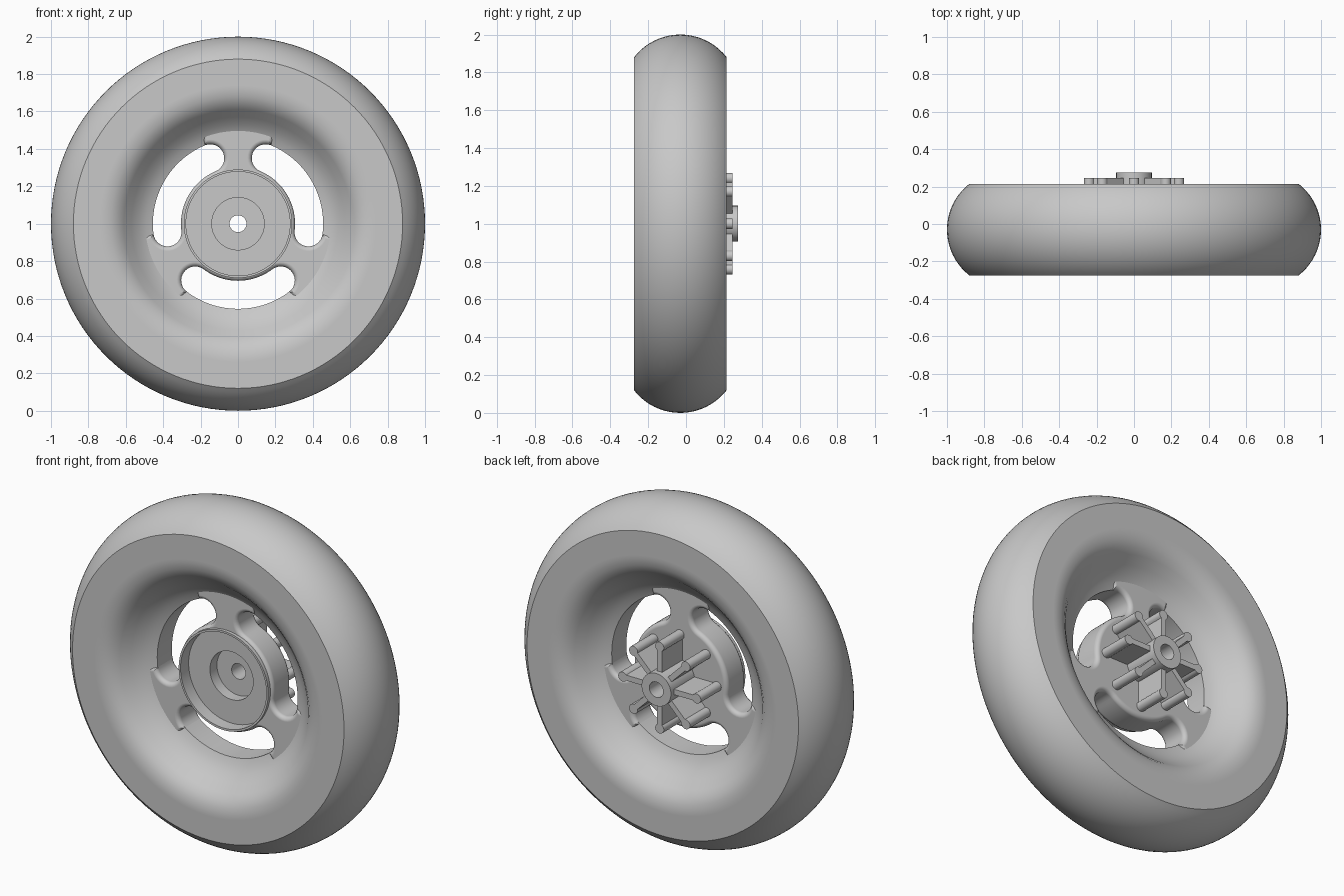
import bpy, bmesh
from math import cos, sin, pi, radians, sqrt, asin

cube = bpy.data.objects.get("Cube")
if cube:
    bpy.data.objects.remove(cube, do_unlink=True)

grey = bpy.data.materials.new("light grey")
grey.use_nodes = True
colour = (0.58, 0.58, 0.58, 1)
grey.diffuse_color = colour
grey.node_tree.nodes["Principled BSDF"].inputs["Base Color"].default_value = colour

MID = -0.03      # centre plane of the wheel
AXLE = 1.0       # axle height


def polar(r, a, y):
    return (r * cos(a), y, AXLE + r * sin(a))


def finish(name, bm):
    bmesh.ops.remove_doubles(bm, verts=bm.verts, dist=1e-5)
    bmesh.ops.recalc_face_normals(bm, faces=bm.faces)
    mesh = bpy.data.meshes.new(name)
    bm.to_mesh(mesh)
    bm.free()
    mesh.materials.append(grey)
    obj = bpy.data.objects.new(name, mesh)
    bpy.context.collection.objects.link(obj)
    smooth(obj)
    return obj


def smooth(obj):
    obj.data.shade_smooth()
    obj.data.set_sharp_from_angle(angle=radians(32))


def lathe(name, profile, segments=96):
    """Spin a closed (radius, y) profile around the axle."""
    bm = bmesh.new()
    rings = [[bm.verts.new(polar(r, 2 * pi * i / segments, y)) for r, y in profile]
             for i in range(segments)]
    n = len(profile)
    for i in range(segments):
        a, b = rings[i], rings[(i + 1) % segments]
        for j in range(n):
            k = (j + 1) % n
            if profile[j][0] > 0 or profile[k][0] > 0:
                bm.faces.new((a[j], a[k], b[k], b[j]))
    return finish(name, bm)


# Tyre and rim: bulged tread, flat sidewalls, dished recess on both sides
half, edge = 0.245, 0.88
rise = 1 - edge
radius = (half ** 2 + rise ** 2) / (2 * rise)
sweep = asin(half / radius)
tread = [(1 - radius + radius * cos(t), MID + radius * sin(t))
         for t in (sweep * (i / 10 - 1) for i in range(21))]
dish = [(0.74, 0.245), (0.72, 0.245), (0.68, 0.238), (0.64, 0.22), (0.61, 0.192),
        (0.57, 0.145), (0.53, 0.108), (0.49, 0.082), (0.455, 0.068)]
back = [(r, MID + d) for r, d in dish]
front = [(r, MID - d) for r, d in reversed(dish)]
lathe("tyre_and_rim", tread + back + front, 128)

# Spoked disc: outline with three round-ended notches between the spokes
slot_mid, slot_half, cap, outer = 0.38, radians(37), 0.075, 0.54
outline = []


def slot_end(centre, side):
    a = centre + side * slot_half
    pts = []
    for i in range(17):
        p = pi * i / 16
        rad, tan = slot_mid + cap * cos(p), side * cap * sin(p)
        pts.append((rad * cos(a) - tan * sin(a), rad * sin(a) + tan * cos(a)))
    return pts


def arc(r, start, end, steps):
    angles = (start + (end - start) * i / steps for i in range(steps + 1))
    return [(r * cos(a), r * sin(a)) for a in angles]


for k in range(3):
    c = radians(-90 + 120 * k)
    outline += slot_end(c, -1)
    outline += arc(slot_mid - cap, c - slot_half, c + slot_half, 24)[1:-1]
    outline += slot_end(c, 1)[::-1]
    outline += arc(outer, c + slot_half, c + 2 * pi / 3 - slot_half, 12)

thick = 0.086
bm = bmesh.new()
face = bm.faces.new([bm.verts.new((x, MID - thick, AXLE + z)) for x, z in outline])
moved = bmesh.ops.extrude_face_region(bm, geom=[face])["geom"]
for v in moved:
    if isinstance(v, bmesh.types.BMVert):
        v.co.y = MID + thick
if not face.is_valid or face not in bm.faces[:]:
    face = None
bmesh.ops.recalc_face_normals(bm, faces=bm.faces)
rims = [e for e in bm.edges if abs(e.verts[0].co.y - e.verts[1].co.y) < 1e-5]
bmesh.ops.bevel(bm, geom=rims, offset=0.025, segments=4, profile=0.5, affect='EDGES')
disc = finish("spoked_disc", bm)

# Open the disc for the hub cup and the axle bore
cutter = lathe("hub_cutter", [(0, -0.4), (0.28, -0.4), (0.28, 0.03),
                              (0.06, 0.03), (0.06, 0.2), (0, 0.2)])
cutter.hide_render = True
cut = disc.modifiers.new("hub opening", 'BOOLEAN')
cut.operation = 'DIFFERENCE'
cut.object = cutter
cut.solver = 'EXACT'
bpy.context.view_layer.objects.active = disc
bpy.ops.object.modifier_apply(modifier=cut.name)
bpy.data.objects.remove(cutter, do_unlink=True)
smooth(disc)
disc.modifiers.new("clean shading", 'WEIGHTED_NORMAL').keep_sharp = True

# Hub: stepped cup at the front, bored boss at the back
lathe("hub", [(0.045, 0.005), (0.14, 0.005), (0.14, -0.06), (0.278, -0.06),
              (0.278, -0.135), (0.29, -0.135), (0.29, 0.035), (0.095, 0.035),
              (0.095, 0.275), (0.045, 0.275)])

# Eight ribs with round ends behind the hub
base, top, tip, pin, web = 0.04, 0.245, 0.24, 0.028, 0.016


def prism(bm, points):
    low, high = ([bm.verts.new((x, y, AXLE + z)) for x, z in points] for y in (base, top))
    n = len(points)
    bm.faces.new(low)
    bm.faces.new(high[::-1])
    for i in range(n):
        j = (i + 1) % n
        bm.faces.new((low[i], high[i], high[j], low[j]))


bm = bmesh.new()
join = sqrt(pin ** 2 - web ** 2)
turn = pi - asin(web / pin)
for k in range(8):
    a = k * pi / 4
    shape = [(0.07, -web), (tip - join, -web)]
    shape += [(tip + pin * cos(t), pin * sin(t))
              for t in (turn * (i / 10 - 1) for i in range(1, 20))]
    shape += [(tip - join, web), (0.07, web)]
    prism(bm, [(x * cos(a) - z * sin(a), x * sin(a) + z * cos(a)) for x, z in shape])
finish("hub_ribs", bm)
